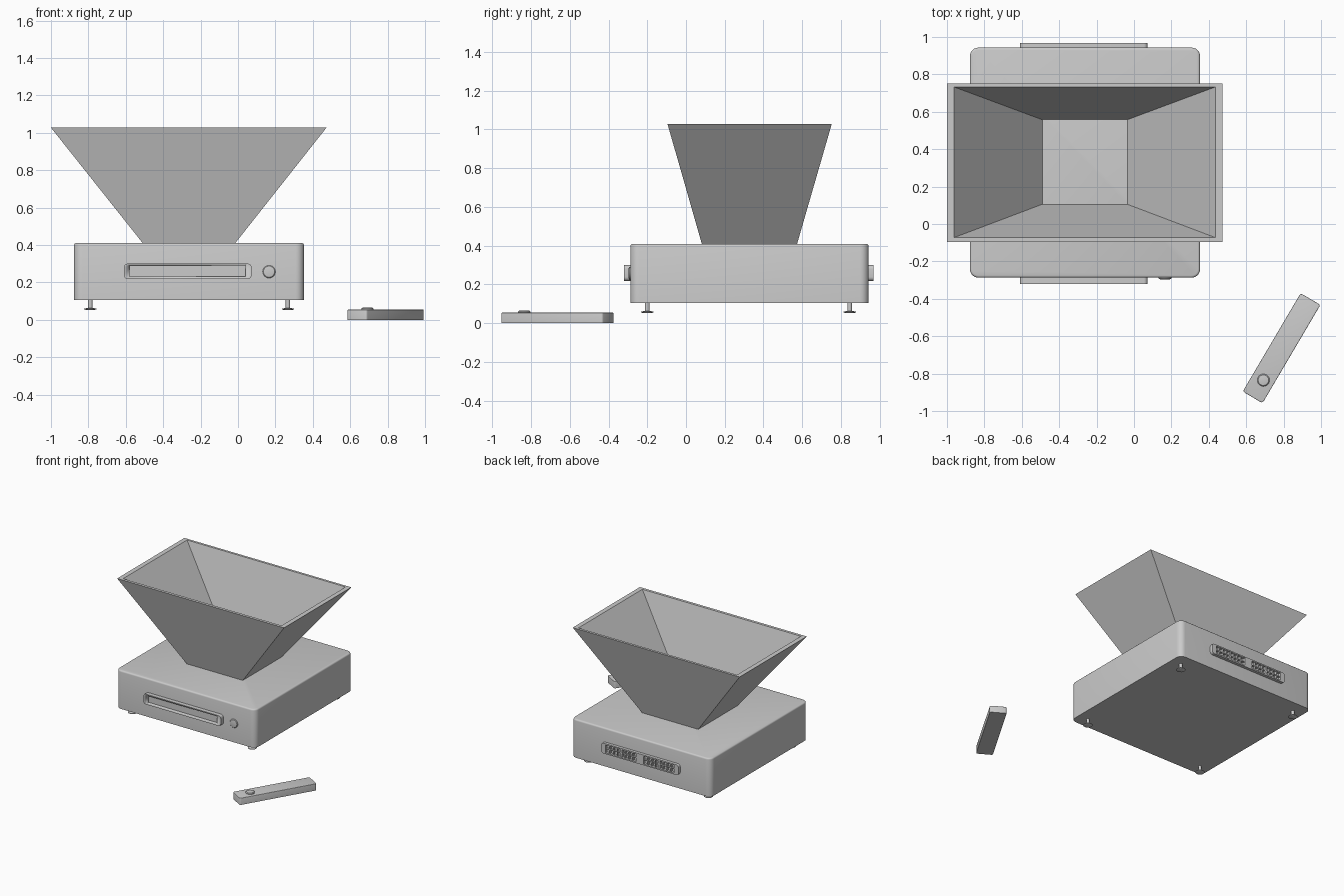
import bpy, bmesh, math
from mathutils import Matrix, Vector

if "Cube" in bpy.data.objects:
    bpy.data.objects.remove(bpy.data.objects["Cube"])


def finish(name, bm, smooth=True):
    bmesh.ops.recalc_face_normals(bm, faces=bm.faces)
    me = bpy.data.meshes.new(name)
    bm.to_mesh(me)
    bm.free()
    ob = bpy.data.objects.new(name, me)
    bpy.context.collection.objects.link(ob)
    bpy.context.view_layer.objects.active = ob
    bpy.ops.object.select_all(action='DESELECT')
    ob.select_set(True)
    if smooth:
        bpy.ops.object.shade_smooth_by_angle(angle=math.radians(35))
    return ob


def box(name, lo, hi, axis=2, corner=0.0, top=0.0, segs=5):
    """Box with edges along `axis` rounded, and optionally its upper rim."""
    bm = bmesh.new()
    bmesh.ops.create_cube(bm, size=1)
    lo, hi = Vector(lo), Vector(hi)
    for v in bm.verts:
        v.co = Vector(((lo[i] + hi[i]) / 2 + v.co[i] * (hi[i] - lo[i]) for i in range(3)))
    if corner:
        es = [e for e in bm.edges
              if abs((e.verts[0].co - e.verts[1].co).normalized()[axis]) > 0.9]
        bmesh.ops.bevel(bm, geom=es, offset=corner, segments=segs, profile=0.5, affect='EDGES')
    if top:
        es = [e for e in bm.edges if all(abs(v.co.z - hi.z) < 1e-5 for v in e.verts)]
        bmesh.ops.bevel(bm, geom=es, offset=top, segments=3, profile=0.5, affect='EDGES')
    return finish(name, bm)


def lathe(name, profile, loc, rot=Matrix(), n=24):
    """Closed round part from (radius, height) pairs along local z."""
    bm = bmesh.new()
    rings = [[bm.verts.new((r * math.cos(2 * math.pi * i / n), r * math.sin(2 * math.pi * i / n), z))
              for i in range(n)] for r, z in profile]
    for a, b in zip(rings, rings[1:]):
        for i in range(n):
            bm.faces.new((a[i], a[(i + 1) % n], b[(i + 1) % n], b[i]))
    bm.faces.new(rings[0])
    bm.faces.new(rings[-1])
    bm.transform(Matrix.Translation(loc) @ rot.to_4x4())
    return finish(name, bm)


def cut(ob, cutter):
    m = ob.modifiers.new("cut", 'BOOLEAN')
    m.operation, m.solver, m.object = 'DIFFERENCE', 'EXACT', cutter
    bpy.context.view_layer.objects.active = ob
    bpy.ops.object.modifier_apply(modifier=m.name)
    bpy.data.objects.remove(cutter)


# Main housing
box("housing", (-0.877, -0.287, 0.105), (0.353, 0.943, 0.41), corner=0.045, top=0.012, segs=6)

# Hopper: outer wall, flat rim, inner wall, open at the bottom onto the housing
bm = bmesh.new()
loops = []
for x0, x1, y0, y1, z in ((-0.508, -0.016, 0.082, 0.573, 0.408), (-1.0, 0.473, -0.095, 0.752, 1.027),
                          (-0.963, 0.436, -0.073, 0.733, 1.027), (-0.489, -0.037, 0.106, 0.557, 0.408)):
    loops.append([bm.verts.new(p) for p in ((x0, y0, z), (x1, y0, z), (x1, y1, z), (x0, y1, z))])
for a, b in zip(loops, loops[1:] + loops[:1]):
    for i in range(4):
        bm.faces.new((a[i], a[(i + 1) % 4], b[(i + 1) % 4], b[i]))
finish("hopper", bm, smooth=False)

# Front display frame with recessed window
frame = box("front_display_frame", (-0.61, -0.32, 0.218), (0.072, -0.27, 0.3), axis=1, corner=0.02)
cut(frame, box("window_cutter", (-0.579, -0.4, 0.23), (0.039, -0.3, 0.291)))

# Back connector plate with two recessed grilles
plate = box("back_plate", (-0.61, 0.92, 0.218), (0.072, 0.967, 0.3), axis=1, corner=0.02)
for k, x0 in enumerate((-0.572, -0.236)):
    x1 = x0 + 0.27
    cut(plate, box("grille_cutter", (x0, 0.946, 0.228), (x1, 1.0, 0.29)))
    for i in range(1, 8):
        x = x0 + (x1 - x0) * i / 8
        w = 0.008 if i == 4 else 0.004
        box(f"grille_{k}_bar_{i}", (x - w, 0.944, 0.227), (x + w, 0.963, 0.291))
    box(f"grille_{k}_crossbar", (x0 - 0.001, 0.944, 0.256), (x1 + 0.001, 0.961, 0.262))

# Front button
lathe("front_button", [(0.034, -0.01), (0.034, 0.004), (0.03, 0.008), (0.018, 0.01)],
      (0.166, -0.287, 0.257), Matrix.Rotation(math.pi / 2, 3, 'X'))

# Feet: thin stem with a flat disc
for i, x in enumerate((-0.79, 0.267)):
    for j, y in enumerate((-0.2, 0.845)):
        lathe(f"foot_{i}_{j}", [(0.022, 0.052), (0.033, 0.056), (0.033, 0.06), (0.012, 0.063), (0.012, 0.11)],
              (x, y, 0))

# Remote control with one button
remote = box("remote", (-0.305, -0.0615, 0.0), (0.305, 0.0615, 0.054), corner=0.012, top=0.003, segs=3)
remote.location = (0.789, -0.664, 0)
remote.rotation_euler.z = math.radians(59.5)
lathe("remote_button", [(0.033, 0.045), (0.033, 0.059), (0.028, 0.064), (0.015, 0.066)], (0.692, -0.835, 0))
